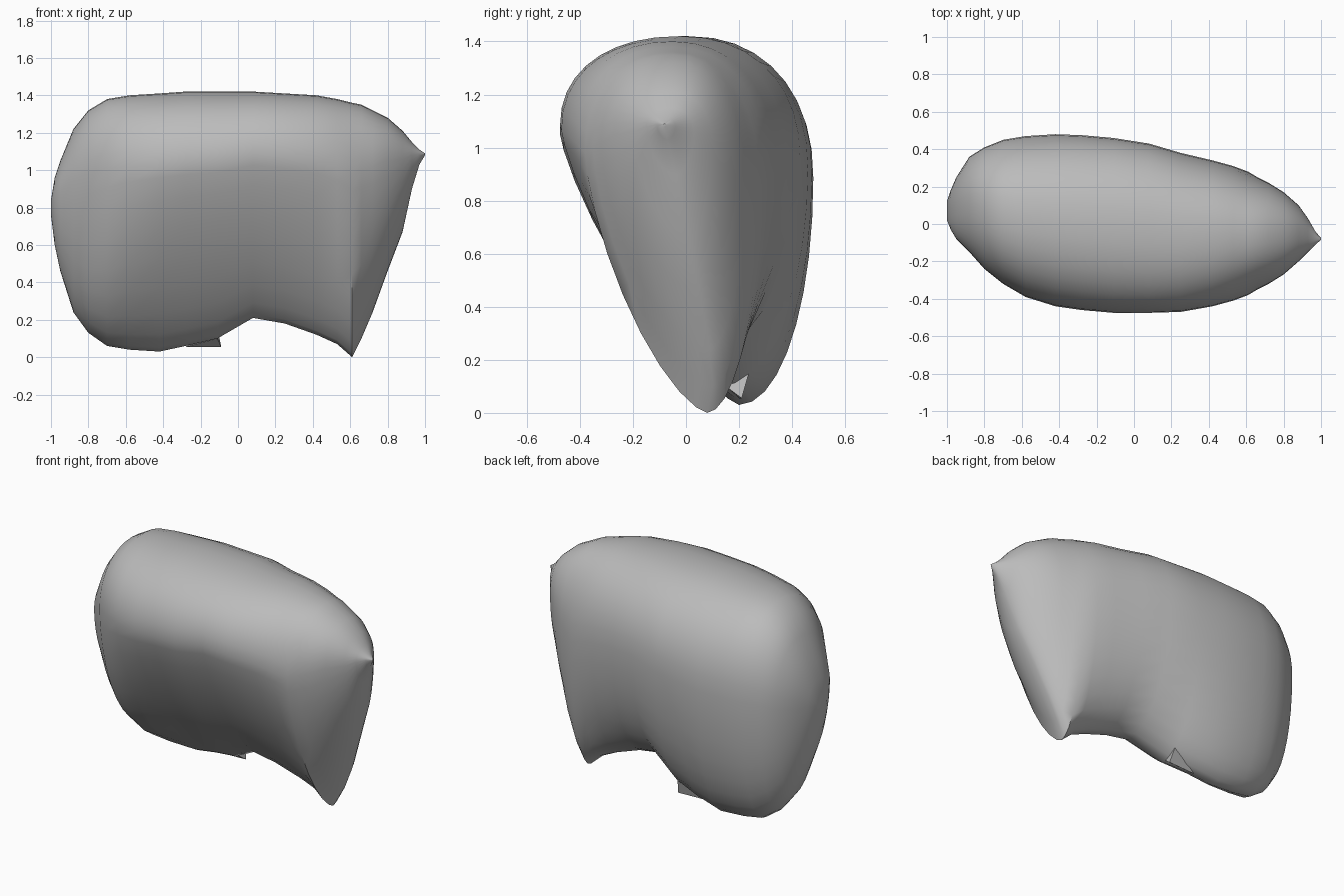
import bpy
import bmesh
import math

cube = bpy.data.objects.get("Cube")
if cube:
    bpy.data.objects.remove(cube, do_unlink=True)


def make_material(name, colour):
    material = bpy.data.materials.new(name)
    material.use_nodes = True
    material.diffuse_color = colour
    material.node_tree.nodes["Principled BSDF"].inputs["Base Color"].default_value = colour
    return material


def add_object(name, bm, material):
    bmesh.ops.recalc_face_normals(bm, faces=bm.faces)
    mesh = bpy.data.meshes.new(name)
    bm.to_mesh(mesh)
    bm.free()
    mesh.materials.append(material)
    obj = bpy.data.objects.new(name, mesh)
    bpy.context.collection.objects.link(obj)
    return obj


def mix(a, b, factor):
    return a + (b - a) * factor


def quarter(start, end, centre, power, steps):
    """Superellipse arc from start to end around centre, leaving out the end."""
    points = []
    for step in range(steps):
        angle = math.pi / 2 * step / steps
        toward_start = math.cos(angle) ** (2 / power)
        toward_end = math.sin(angle) ** (2 / power)
        points.append(tuple(
            c + (s - c) * toward_start + (e - c) * toward_end
            for s, e, c in zip(start, end, centre)))
    return points


def section(x, top, bottom, front, back, keel, steps=9):
    """Teardrop outline in y and z: keel, front bulge, crown, back bulge."""
    front_z = mix(bottom, top, 0.72)
    back_z = mix(bottom, top, 0.62)
    crown_y = (front + back) / 2
    low, high = (keel, bottom), (crown_y, top)
    fore, aft = (front, front_z), (back, back_z)
    # The lower front is nearly straight mid-body and fuller toward both ends
    fullness = min(max((abs(x) - 0.5) / 0.3, 0), 1)
    front_power = mix(1.28, 1.75, fullness)
    back_power = mix(2.1, 1.85, (x + 1) / 2)
    return (quarter(low, fore, (keel, front_z), front_power, steps)
            + quarter(fore, high, (crown_y, front_z), 2.2, steps)
            + quarter(high, aft, (crown_y, back_z), 2.2, steps)
            + quarter(aft, low, (keel, back_z), back_power, steps))


# Stations along the body: x, top, bottom, front, back, keel
STATIONS = [
    (-1, .84, .76, .02, .12, .07),
    (-.98, .96, .6, -.03, .18, .09),
    (-.95, 1.05, .46, -.08, .25, .12),
    (-.88, 1.22, .24, -.15, .36, .16),
    (-.8, 1.32, .13, -.24, .41, .19),
    (-.7, 1.38, .06, -.32, .45, .2),
    (-.58, 1.4, .04, -.39, .47, .2),
    (-.42, 1.41, .03, -.44, .48, .2),
    (-.28, 1.42, .06, -.46, .475, .18),
    (-.11, 1.42, .1, -.475, .46, .13),
    (.08, 1.42, .21, -.475, .43, .05),
    (.25, 1.41, .18, -.47, .38, .05),
    (.42, 1.4, .12, -.44, .34, .06),
    (.53, 1.38, .07, -.41, .31, .07),
    (.61, 1.36, 0, -.38, .28, .08),
    (.66, 1.35, .1, -.35, .25, .1),
    (.72, 1.32, .24, -.32, .22, .09),
    (.8, 1.28, .46, -.27, .17, .05),
    (.88, 1.21, .67, -.2, .1, .01),
    (.93, 1.15, .9, -.15, .03, -.04),
    (.97, 1.11, 1.03, -.11, -.04, -.07),
    (1, 1.09, 1.08, -.085, -.075, -.08),
]

grey = make_material("plain grey", (.5, .5, .5, 1))

# Body skinned through the stations
bm = bmesh.new()
rings = [[bm.verts.new((station[0], y, z)) for y, z in section(*station)]
         for station in STATIONS]
for ring, following in zip(rings, rings[1:]):
    for i in range(len(ring)):
        j = (i + 1) % len(ring)
        bm.faces.new((ring[i], ring[j], following[j], following[i]))
bm.faces.new(rings[0])
bm.faces.new(rings[-1])
body = add_object("lobed_body", bm, grey)

# Small flat-sided spur under the notch
bm = bmesh.new()
for point in ((-.09, .21, .055), (-.11, .15, .1), (-.11, .24, .16), (-.28, .2, .055)):
    bm.verts.new(point)
bmesh.ops.convex_hull(bm, input=bm.verts)
add_object("notch_spur", bm, grey)

# Smooth surface with crisp keel and tips
bpy.ops.object.select_all(action="DESELECT")
body.select_set(True)
bpy.context.view_layer.objects.active = body
bpy.ops.object.shade_smooth_by_angle(angle=math.radians(50))
